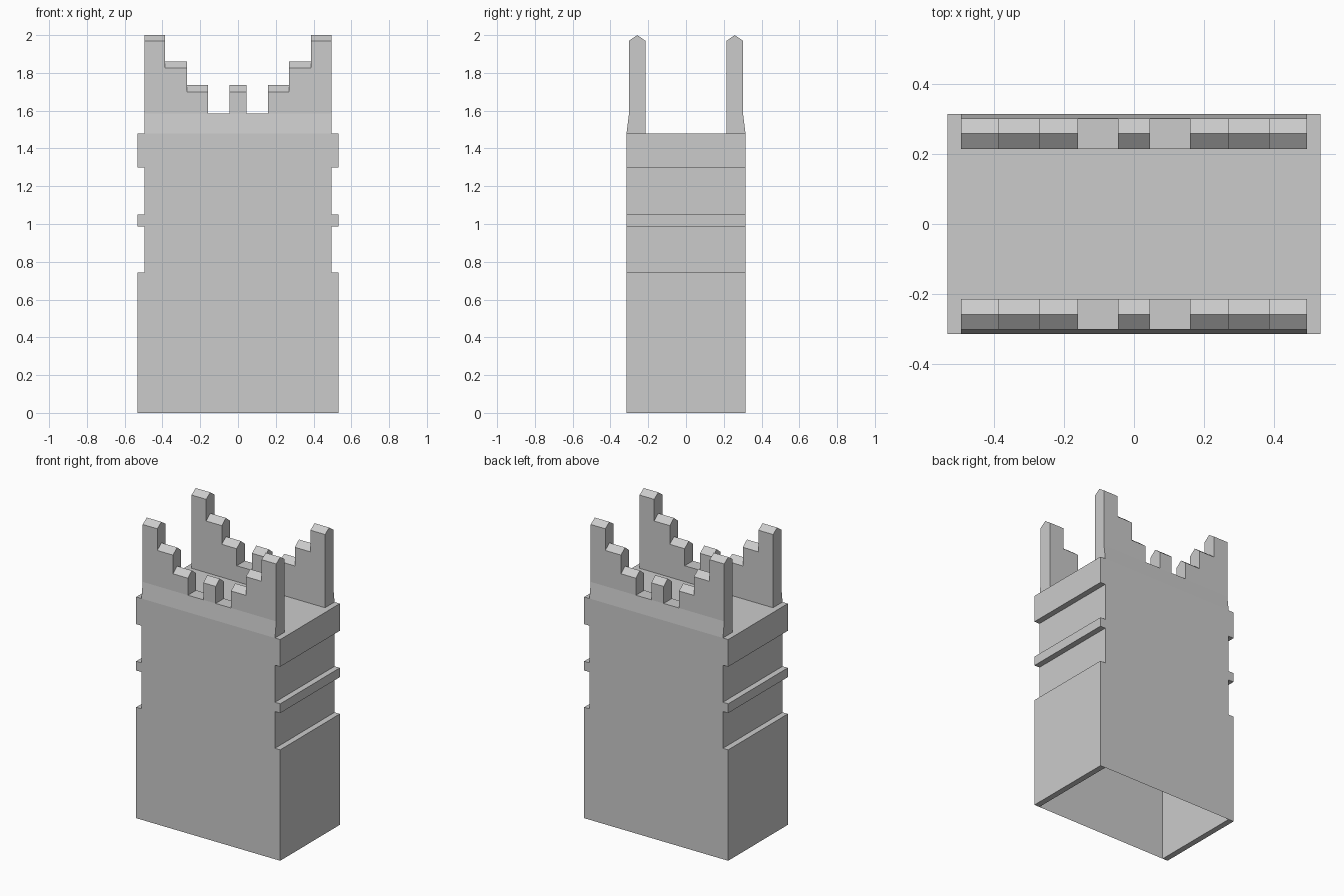
import bpy, bmesh

if "Cube" in bpy.data.objects:
    bpy.data.objects.remove(bpy.data.objects["Cube"])

CORE_X, BAND_X, HALF_Y = 0.494, 0.533, 0.315
ROOF_Z, LEDGE_Z = 1.48, 1.586
IN_Y, RIDGE_Y, OUT_Y = 0.2145, 0.2585, 0.3015


def make(name, faces, mirror=None):
    """Mesh object from a list of polygons, optionally mirrored on an axis."""
    bm = bmesh.new()
    for pts in faces:
        bm.faces.new([bm.verts.new(p) for p in pts])
    bmesh.ops.remove_doubles(bm, verts=bm.verts, dist=1e-5)
    bmesh.ops.recalc_face_normals(bm, faces=bm.faces)
    me = bpy.data.meshes.new(name)
    bm.to_mesh(me)
    bm.free()
    ob = bpy.data.objects.new(name, me)
    bpy.context.collection.objects.link(ob)
    if mirror is not None:
        mod = ob.modifiers.new("Mirror", 'MIRROR')
        mod.use_axis = [i == mirror for i in range(3)]
        mod.use_mirror_merge = False
    return ob


def box_faces(x0, x1, y0, y1, z0, z1):
    """Six quads in order: bottom, top, -y, +y, -x, +x."""
    a, b, c, d = (x0, y0), (x1, y0), (x1, y1), (x0, y1)
    side = lambda p, q: [(*p, z0), (*q, z0), (*q, z1), (*p, z1)]
    return [[(*p, z0) for p in (d, c, b, a)], [(*p, z1) for p in (a, b, c, d)],
            side(a, b), side(c, d), side(d, a), side(b, c)]


# Tower core: thin shell, open underneath
make("tower_shell", box_faces(-CORE_X, CORE_X, -HALF_Y, HALF_Y, 0, ROOF_Z)[1:])

# Raised side bands, left and right
for name, z0, z1 in (("base_band", 0, 0.742), ("middle_band", 0.988, 1.05),
                     ("top_band", 1.298, ROOF_Z)):
    faces = box_faces(CORE_X, BAND_X, -HALF_Y, HALF_Y, z0, z1)
    make(name, faces[:4] + faces[5:], mirror=0)

# Stepped battlement: right-half columns as (inner x, outer x, shoulder z, ridge z)
flat = (LEDGE_Z, LEDGE_Z)
half = [(0.046, 0.16, *flat), (0.16, 0.27, 1.70, 1.735),
        (0.27, 0.386, 1.825, 1.86), (0.386, CORE_X, 1.97, 2.0)]
columns = ([(-b, -a, s, r) for a, b, s, r in reversed(half)]
           + [(-0.046, 0.046, 1.70, 1.735)] + half)

faces = []
for x0, x1, s, r in columns:
    # Section from the flared foot over the ridge to the inner foot
    section = [(HALF_Y, ROOF_Z), (OUT_Y, LEDGE_Z), (OUT_Y, s), (RIDGE_Y, r),
               (IN_Y, s), (IN_Y, LEDGE_Z), (IN_Y, ROOF_Z)]
    for p, q in zip(section, section[1:]):
        if p != q:
            faces.append([(x0, *p), (x1, *p), (x1, *q), (x0, *q)])

# Upright step faces between neighbouring columns and at both ends
heights = [flat] + [c[2:] for c in columns] + [flat]
edges = [columns[0][0]] + [c[1] for c in columns]
for x, a, b in zip(edges, heights, heights[1:]):
    lo, hi = sorted((a, b))
    faces.append([(x, OUT_Y, lo[0]), (x, OUT_Y, hi[0]), (x, RIDGE_Y, hi[1]),
                  (x, IN_Y, hi[0]), (x, IN_Y, lo[0]), (x, RIDGE_Y, lo[1])])
for x in (-CORE_X, CORE_X):
    faces.append([(x, HALF_Y, ROOF_Z), (x, OUT_Y, LEDGE_Z), (x, RIDGE_Y, LEDGE_Z),
                  (x, IN_Y, LEDGE_Z), (x, IN_Y, ROOF_Z)])
make("battlement", faces, mirror=1)
